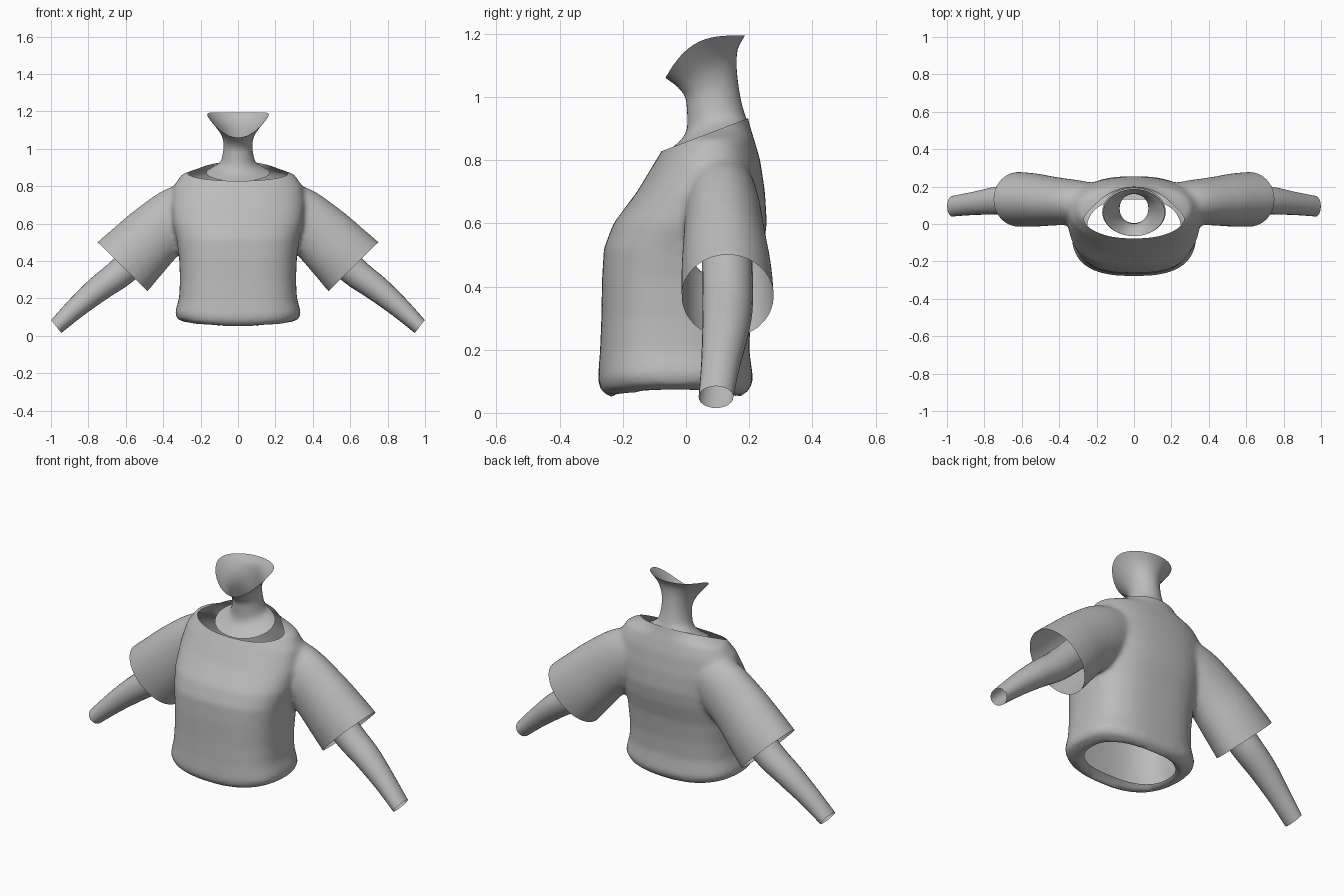
import bpy, bmesh, math
from mathutils import Vector

if "Cube" in bpy.data.objects:
    bpy.data.objects.remove(bpy.data.objects["Cube"])

GREY = bpy.data.materials.new("plain_grey")
GREY.diffuse_color = (0.5, 0.5, 0.5, 1)
GREY.use_nodes = True
GREY.node_tree.nodes["Principled BSDF"].inputs["Base Color"].default_value = GREY.diffuse_color


def spow(v, e):
    return math.copysign(abs(v) ** e, v)


def skin_rings(bm, rings, caps):
    """Join a list of point rings into a tube, optionally closing both ends."""
    loops = [[bm.verts.new(p) for p in r] for r in rings]
    n = len(loops[0])
    for a, b in zip(loops, loops[1:]):
        for i in range(n):
            j = (i + 1) % n
            bm.faces.new((a[i], a[j], b[j], b[i]))
    if caps:
        bm.faces.new(loops[0][::-1])
        bm.faces.new(loops[-1])


def smooth_path(keys, steps):
    """Catmull-Rom interpolation of ring settings."""
    out = []
    for i in range(len(keys) - 1):
        p = [Vector(keys[min(max(i + d, 0), len(keys) - 1)]) for d in (-1, 0, 1, 2)]
        for s in range(steps):
            t = s / steps
            out.append(0.5 * (2 * p[1] + (p[2] - p[0]) * t
                              + (2 * p[0] - 5 * p[1] + 4 * p[2] - p[3]) * t * t
                              + (3 * p[1] - p[0] - 3 * p[2] + p[3]) * t ** 3))
    return out + [Vector(keys[-1])]


def angles(n):
    return [2 * math.pi * i / n for i in range(n)]


def limb_rings(keys, side, n, steps):
    """Rings across a limb: x, z, centre y, in-plane radius, y radius, tilt."""
    return [[(side * (x + a * math.cos(t) * math.cos(k)), y + b * math.sin(t),
              z + a * math.cos(t) * math.sin(k)) for t in angles(n)]
            for x, z, y, a, b, k in smooth_path(keys, steps)]


def finish(name, bm):
    bmesh.ops.recalc_face_normals(bm, faces=bm.faces)
    me = bpy.data.meshes.new(name)
    bm.to_mesh(me)
    bm.free()
    me.materials.append(GREY)
    ob = bpy.data.objects.new(name, me)
    bpy.context.collection.objects.link(ob)
    me.shade_smooth()
    return ob


# Shirt body: half width, front y, back y, height, squareness
BODY = [(.22, -.19, .13, .11, 2.3), (.27, -.235, .165, .068, 2.4),
        (.325, -.27, .2, .09, 2.6), (.337, -.279, .213, .125, 2.7),
        (.315, -.272, .2, .2, 2.8), (.31, -.268, .205, .3, 2.8),
        (.315, -.266, .22, .42, 2.8), (.33, -.26, .245, .52, 2.7),
        (.35, -.23, .256, .6, 2.5), (.36, -.155, .25, .7, 2.4),
        (.345, -.095, .235, .8, 2.3), (.3, -.055, .216, .865, 2.2),
        (.2, -.035, .205, .9, 2), (.162, -.025, .195, .94, 2),
        (.155, -.02, .19, 1.0, 2)]
bm = bmesh.new()
rings = []
for w, f, b, z, e in BODY:
    dip = .02 if z < .15 else 0
    rings.append([(w * spow(math.cos(t), 2 / e),
                   (f + b) / 2 + (b - f) / 2 * spow(math.sin(t), 2 / e),
                   z - dip * math.sin(t) ** 2) for t in angles(64)])
skin_rings(bm, rings, True)

# Sleeves, running slightly past the cuff so they can be trimmed
SLEEVE = [(.14, .75, .11, .1, .09, .95), (.28, .67, .115, .155, .115, .85),
          (.43, .555, .122, .168, .13, .78), (.53, .458, .128, .178, .142, .775),
          (.617, .37, .132, .188, .146, .775), (.67, .317, .132, .19, .146, .775)]
for side in (1, -1):
    skin_rings(bm, limb_rings(SLEEVE, side, 48, 4), True)
shirt = finish("shirt", bm)

# Fuse body and sleeves, then soften the joins
bpy.context.view_layer.objects.active = shirt
shirt.select_set(True)
m = shirt.modifiers.new("fuse", 'REMESH')
m.mode, m.voxel_size = 'VOXEL', .013
m = shirt.modifiers.new("soften", 'SMOOTH')
m.factor, m.iterations = .5, 8
for m in list(shirt.modifiers):
    bpy.ops.object.modifier_apply(modifier=m.name)

# Trim the cuffs, neckline and hem opening
bm = bmesh.new()
bm.from_mesh(shirt.data)


def trim(point, normal, inside):
    faces = [f for f in bm.faces if inside(f.calc_center_median())]
    geom = {g for f in faces for g in (f, *f.edges, *f.verts)}
    bmesh.ops.bisect_plane(bm, geom=list(geom), plane_co=point,
                           plane_no=normal, clear_outer=True)


for s in (1, -1):
    trim((s * .617, 0, .37), (s * .7, 0, -.714), lambda c: c.x * s > .4)
trim((0, -.06, .835), (0, -.095, .25), lambda c: c.z > .75)
trim((0, 0, .083), (0, 0, 1),
     lambda c: c.z < .2 and (c.x / .27) ** 2 + ((c.y + .033) / .21) ** 2 < 1)
bm.to_mesh(shirt.data)
bm.free()
shirt.data.shade_smooth()

# Forearms, open at both ends
ARM = [(.46, .50, .13, .085, .08, .78), (.62, .345, .132, .079, .08, .8),
       (.74, .255, .125, .07, .074, .82), (.86, .155, .11, .057, .062, .88),
       (.972, .05, .095, .044, .055, .91)]
for side, name in ((1, "arm_left"), (-1, "arm_right")):
    bm = bmesh.new()
    skin_rings(bm, limb_rings(ARM, side, 24, 4), False)
    finish(name, bm)

# Neck flaring to the jaw: half width, front y, back y, front z, back z, curve
NECK = [(.17, -.065, .195, .825, .92, 1), (.13, -.02, .19, .86, .935, 1),
        (.095, .003, .183, .9, .955, 1), (.08, .003, .172, .96, 1.0, 1),
        (.078, -.003, .163, 1.0, 1.06, 1.3), (.095, -.025, .16, 1.03, 1.11, 2),
        (.13, -.05, .165, 1.05, 1.155, 2.8), (.165, -.065, .187, 1.06, 1.195, 3.5)]
bm = bmesh.new()
rings = []
for w, f, b, zf, zb, p in smooth_path(NECK, 3):
    rings.append([(w * math.cos(t), (f + b) / 2 + (b - f) / 2 * math.sin(t),
                   zb - (zb - zf) * ((1 - math.sin(t)) / 2) ** p) for t in angles(40)])
skin_rings(bm, rings, False)
finish("neck", bm)
